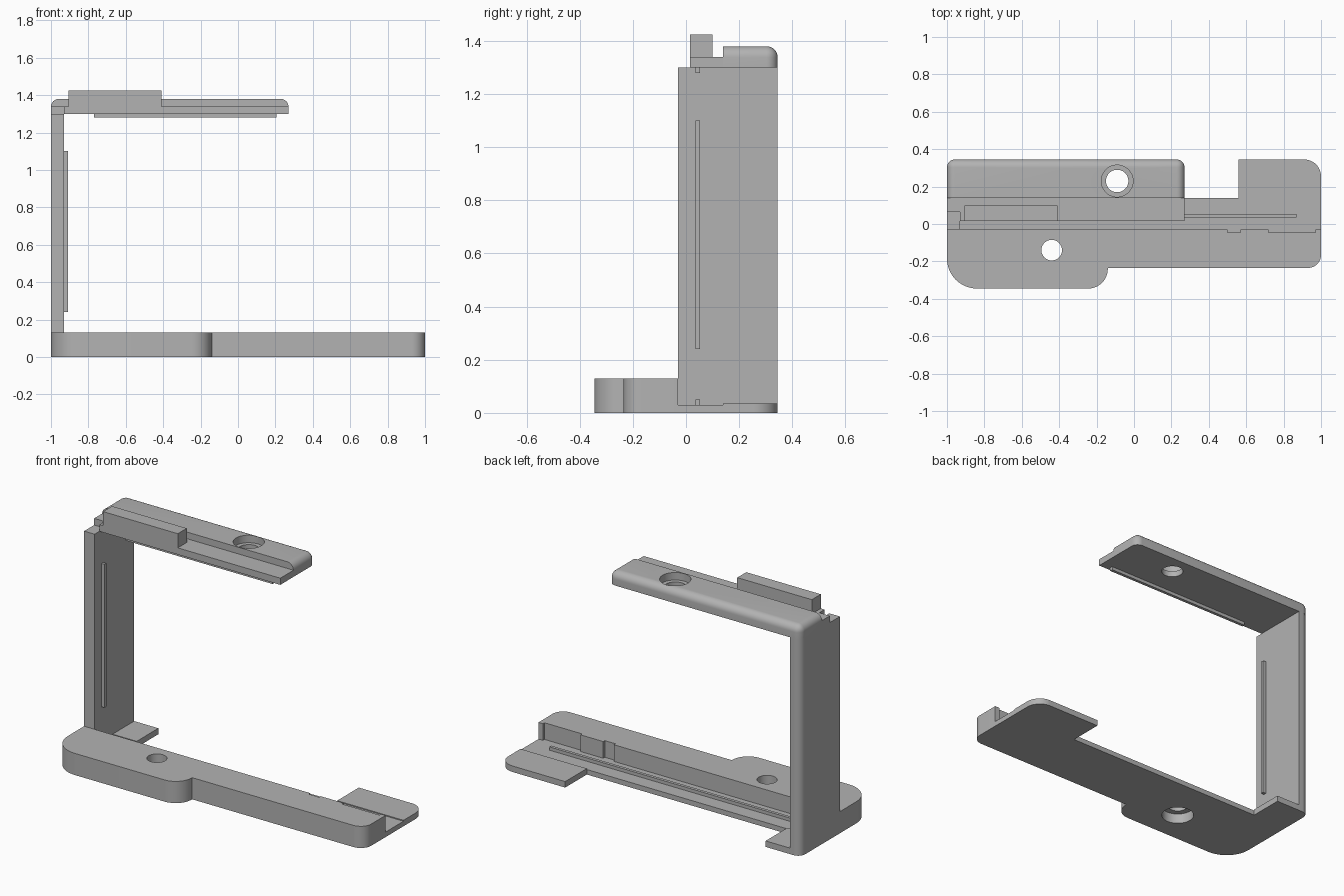
import bpy, bmesh, math
from mathutils import Vector

cube = bpy.data.objects.get("Cube")
if cube:
    bpy.data.objects.remove(cube, do_unlink=True)

grey = bpy.data.materials.new("mid grey")
grey.use_nodes = True
colour = (0.45, 0.45, 0.45, 1)
grey.diffuse_color = colour
grey.node_tree.nodes["Principled BSDF"].inputs["Base Color"].default_value = colour


def finish(bm, name):
    bmesh.ops.recalc_face_normals(bm, faces=bm.faces)
    mesh = bpy.data.meshes.new(name)
    bm.to_mesh(mesh)
    bm.free()
    mesh.materials.append(grey)
    ob = bpy.data.objects.new(name, mesh)
    bpy.context.collection.objects.link(ob)
    return ob


def slab(name, corners, z0, z1):
    """Extrude a right-angled outline; a third value on a corner is its radius."""
    pts = []
    for i, c in enumerate(corners):
        p = Vector(c[:2])
        r = c[2] if len(c) > 2 else 0
        if not r:
            pts.append(p)
            continue
        u = (Vector(corners[i - 1][:2]) - p).normalized()
        v = (Vector(corners[(i + 1) % len(corners)][:2]) - p).normalized()
        for k in range(13):
            t = math.pi / 2 * k / 12
            pts.append(p + r * (u + v) - r * (v * math.cos(t) + u * math.sin(t)))
    bm = bmesh.new()
    face = bm.faces.new([bm.verts.new((p.x, p.y, z0)) for p in pts])
    new = bmesh.ops.extrude_face_region(bm, geom=[face])["geom"]
    bmesh.ops.translate(bm, vec=(0, 0, z1 - z0),
                        verts=[g for g in new if isinstance(g, bmesh.types.BMVert)])
    return finish(bm, name)


def box(name, x, y, z):
    return slab(name, [(x[0], y[0]), (x[1], y[0]), (x[1], y[1]), (x[0], y[1])], *z)


def cylinder(name, x, y, r, z):
    bm = bmesh.new()
    bmesh.ops.create_cone(bm, cap_ends=True, segments=48, radius1=r, radius2=r, depth=z[1] - z[0])
    bmesh.ops.translate(bm, vec=(x, y, (z[0] + z[1]) / 2), verts=bm.verts)
    return finish(bm, name)


def cut(ob, cutters):
    for c in cutters:
        mod = ob.modifiers.new("cut", 'BOOLEAN')
        mod.operation = 'DIFFERENCE'
        mod.solver = 'EXACT'
        mod.object = c
        c.hide_render = True
        c.hide_set(True)
    bpy.context.view_layer.update()
    # bake the cuts, then drop the helpers
    baked = bpy.data.meshes.new_from_object(ob.evaluated_get(bpy.context.evaluated_depsgraph_get()))
    ob.modifiers.clear()
    ob.data = baked
    for c in cutters:
        bpy.data.objects.remove(c, do_unlink=True)


BACK, WALL, STEP, EDGE = 0.345, -0.03, 0.14, 0.045
INNER, TIP = -0.93, 0.27

# Thick front block of the base, with a screw hole and shallow recesses behind
block = slab("base_block", [(-1, WALL), (-1, -0.345, 0.16), (-0.14, -0.345, 0.105),
                            (-0.14, -0.235), (1, -0.235, 0.07), (1, WALL)], 0, 0.13)
cut(block, [
    cylinder("screw_hole", -0.44, -0.14, 0.055, (-0.1, 0.2)),
    cylinder("screw_recess", -0.44, -0.14, 0.09, (-0.1, 0.06)),
    box("small_recess", (0.5, 0.57), (-0.045, 0), (0.03, 0.2)),
    box("wide_recess", (0.72, 0.97), (-0.045, 0), (0.03, 0.2)),
])

# Thin base plate with two feet at the back
slab("base_plate", [(-1, WALL), (1, WALL), (1, BACK, 0.09), (0.56, BACK), (0.56, STEP),
                    (-0.77, STEP), (-0.77, BACK), (-1, BACK, EDGE)], 0, 0.03)
slab("right_foot_pad", [(0.56, STEP), (1, STEP), (1, BACK, 0.09), (0.56, BACK)], 0.03, 0.036)
box("left_foot_pad", (INNER, -0.77), (STEP, BACK), (0.03, 0.036))

# Upright column
slab("column", [(-1, WALL), (INNER, WALL), (INNER, BACK), (-1, BACK, EDGE)], 0.03, 1.3)

# Top arm: low front ledge and raised back bar with rounded edges
slab("arm_ledge", [(-1, 0.065), (INNER, 0.065), (INNER, 0.015), (TIP, 0.015),
                   (TIP, STEP), (-1, STEP)], 1.3, 1.34)
bar = box("arm_bar", (-1, TIP), (STEP, BACK), (1.3, 1.38))
bm = bmesh.new()
bm.from_mesh(bar.data)


def is_outer(e):
    a, b = (v.co for v in e.verts)
    mid = (a + b) / 2
    upright = abs(a.z - b.z) > 0.01
    return (upright and mid.y > 0.3) or (not upright and mid.z > 1.37 and mid.y > 0.2)


bmesh.ops.bevel(bm, geom=[e for e in bm.edges if is_outer(e)], offset=EDGE - 0.003,
                segments=8, profile=0.5, affect='EDGES')
bm.to_mesh(bar.data)
bm.free()
cut(bar, [
    cylinder("arm_hole", -0.09, 0.23, 0.06, (1.2, 1.5)),
    cylinder("arm_recess", -0.09, 0.23, 0.085, (1.335, 1.5)),
])
box("arm_rail", (-0.905, -0.41), (0.015, 0.1), (1.34, 1.425))

# Thin locating ridges around the inside of the frame
RIDGE = (0.035, 0.053)
box("base_ridge", (-0.77, 0.87), RIDGE, (0.03, 0.05))
box("column_ridge", (INNER, INNER + 0.02), RIDGE, (0.24, 1.1))
box("arm_ridge", (-0.77, 0.205), RIDGE, (1.28, 1.3))

# Smooth the rounded parts while keeping edges crisp
for ob in bpy.context.collection.objects:
    if ob.type == 'MESH' and grey.name in ob.data.materials:
        bpy.ops.object.select_all(action='DESELECT')
        ob.select_set(True)
        bpy.context.view_layer.objects.active = ob
        bpy.ops.object.shade_smooth_by_angle(angle=math.radians(30))
